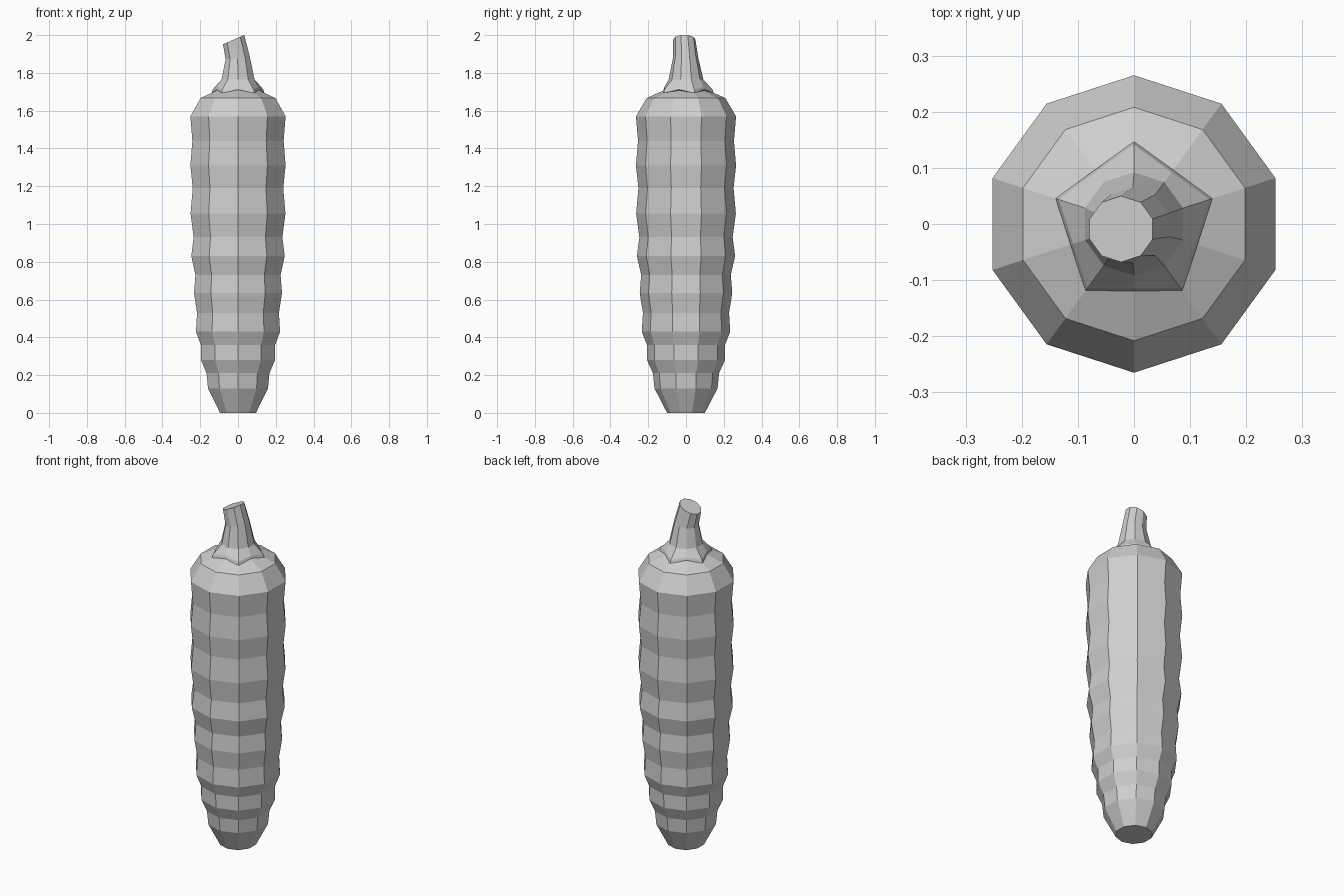
import bpy, bmesh, math

cube = bpy.data.objects.get("Cube")
if cube:
    bpy.data.objects.remove(cube, do_unlink=True)

SIDES = 10

grey = bpy.data.materials.new("plain grey")
grey.use_nodes = True
grey.diffuse_color = (0.62, 0.62, 0.62, 1)
grey.node_tree.nodes["Principled BSDF"].inputs["Base Color"].default_value = grey.diffuse_color


def ring(r, z, x=0, y=0, tilt=0, mid_r=None, mid_z=None):
    """Ten-sided ring; odd corners may take their own radius and height."""
    points = []
    for i in range(SIDES):
        a = math.pi / 2 + math.tau * i / SIDES
        rad = mid_r if i % 2 and mid_r else r
        h = mid_z if i % 2 and mid_z else z
        dx = rad * math.cos(a)
        points.append((x + dx, y + rad * math.sin(a), h + tilt * dx))
    return points


def loft(name, rings, bottom=False, top=False):
    bm = bmesh.new()
    loops = [[bm.verts.new(p) for p in pts] for pts in rings]
    for low, high in zip(loops, loops[1:]):
        for i in range(SIDES):
            j = (i + 1) % SIDES
            bm.faces.new((low[i], low[j], high[j], high[i]))
    if bottom:
        bm.faces.new(loops[0][::-1])
    if top:
        bm.faces.new(loops[-1])
    mesh = bpy.data.meshes.new(name)
    bm.to_mesh(mesh)
    bm.free()
    mesh.materials.append(grey)
    obj = bpy.data.objects.new(name, mesh)
    bpy.context.collection.objects.link(obj)
    return obj


# Ribbed body: radius and height pairs from the blunt base to the shoulder
profile = [(.10, 0), (.167, .13), (.175, .21), (.206, .28), (.207, .36),
           (.234, .43), (.228, .53), (.245, .635), (.237, .73), (.26, .83),
           (.247, .93), (.264, 1.055), (.252, 1.19), (.265, 1.31),
           (.254, 1.44), (.265, 1.57), (.208, 1.667), (.10, 1.715)]
loft("body", [ring(r, z) for r, z in profile], bottom=True, top=True)

# Five-pointed collar
loft("collar", [
    ring(.147, 1.693, mid_r=.119, mid_z=1.712),
    ring(.141, 1.712, mid_r=.114, mid_z=1.726),
    ring(.092, 1.765),
], bottom=True)

# Leaning stem with a slanted cut
loft("stem", [
    ring(.092, 1.765),
    ring(.067, 1.88, x=-.002, y=-.002, tilt=.15),
    ring(.059, 1.976, x=-.023, y=-.009, tilt=.43),
], top=True)
